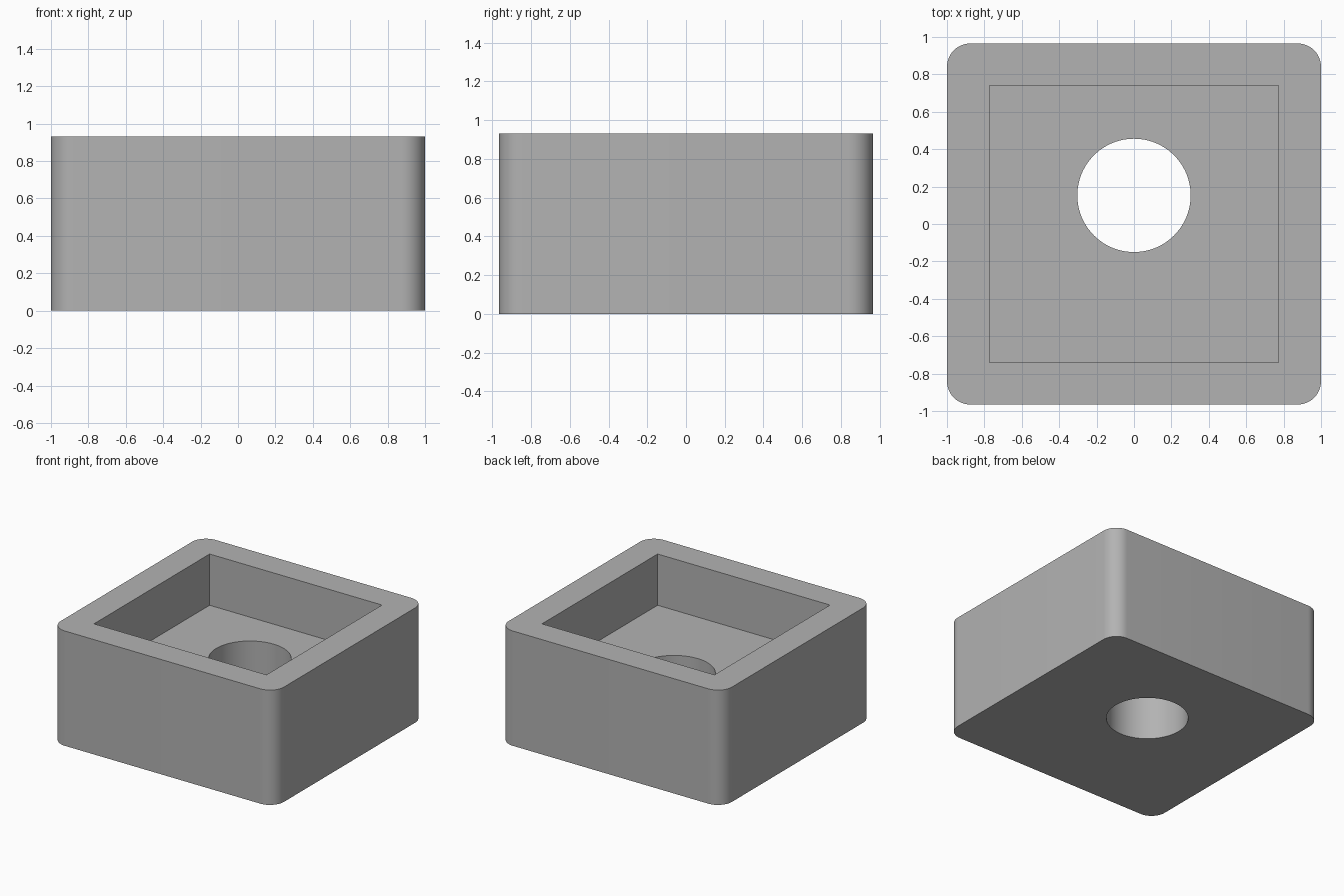
import bpy
import bmesh
import math
from mathutils import Matrix, Vector

default_cube = bpy.data.objects.get("Cube")
if default_cube:
    bpy.data.objects.remove(default_cube, do_unlink=True)

WIDTH, DEPTH, HEIGHT = 2.0, 1.93, 0.93
CORNER_RADIUS = 0.125
POCKET_WIDTH, POCKET_DEPTH, FLOOR = 1.545, 1.48, 0.515
HOLE_RADIUS, HOLE_Y = 0.303, 0.153

grey = bpy.data.materials.new("plain grey")
grey.use_nodes = True
colour = (0.45, 0.45, 0.45, 1)
grey.diffuse_color = colour
grey.node_tree.nodes["Principled BSDF"].inputs["Base Color"].default_value = colour


def add_object(name, bm):
    mesh = bpy.data.meshes.new(name)
    bm.to_mesh(mesh)
    bm.free()
    mesh.materials.append(grey)
    obj = bpy.data.objects.new(name, mesh)
    bpy.context.collection.objects.link(obj)
    return obj


def box(name, size, bottom, radius=0):
    """Box standing on the given height, with optional rounded upright edges."""
    bm = bmesh.new()
    place = Matrix.Translation((0, 0, bottom + size[2] / 2)) @ Matrix.Diagonal((*size, 1))
    bmesh.ops.create_cube(bm, size=1, matrix=place)
    if radius:
        upright = [e for e in bm.edges
                   if abs((e.verts[0].co - e.verts[1].co).normalized().z) > 0.9]
        bmesh.ops.bevel(bm, geom=upright, offset=radius, segments=12,
                        profile=0.5, affect='EDGES')
    return add_object(name, bm)


def cylinder(name, radius, height, centre):
    bm = bmesh.new()
    bmesh.ops.create_cone(bm, cap_ends=True, segments=96, radius1=radius, radius2=radius,
                          depth=height, matrix=Matrix.Translation(Vector(centre)))
    return add_object(name, bm)


# Rounded block, open pocket and round through hole
block = box("block", (WIDTH, DEPTH, HEIGHT), 0, CORNER_RADIUS)
pocket = box("pocket_cutter", (POCKET_WIDTH, POCKET_DEPTH, HEIGHT), FLOOR)
hole = cylinder("hole_cutter", HOLE_RADIUS, HEIGHT * 2, (0, HOLE_Y, 0))

bpy.ops.object.select_all(action='DESELECT')
block.select_set(True)
bpy.context.view_layer.objects.active = block
for cutter in (pocket, hole):
    cutter.hide_render = True
    cut = block.modifiers.new(cutter.name, 'BOOLEAN')
    cut.operation = 'DIFFERENCE'
    cut.solver = 'EXACT'
    cut.object = cutter
    bpy.ops.object.modifier_apply(modifier=cut.name)
    bpy.data.objects.remove(cutter, do_unlink=True)

bpy.ops.object.shade_smooth_by_angle(angle=math.radians(30))
